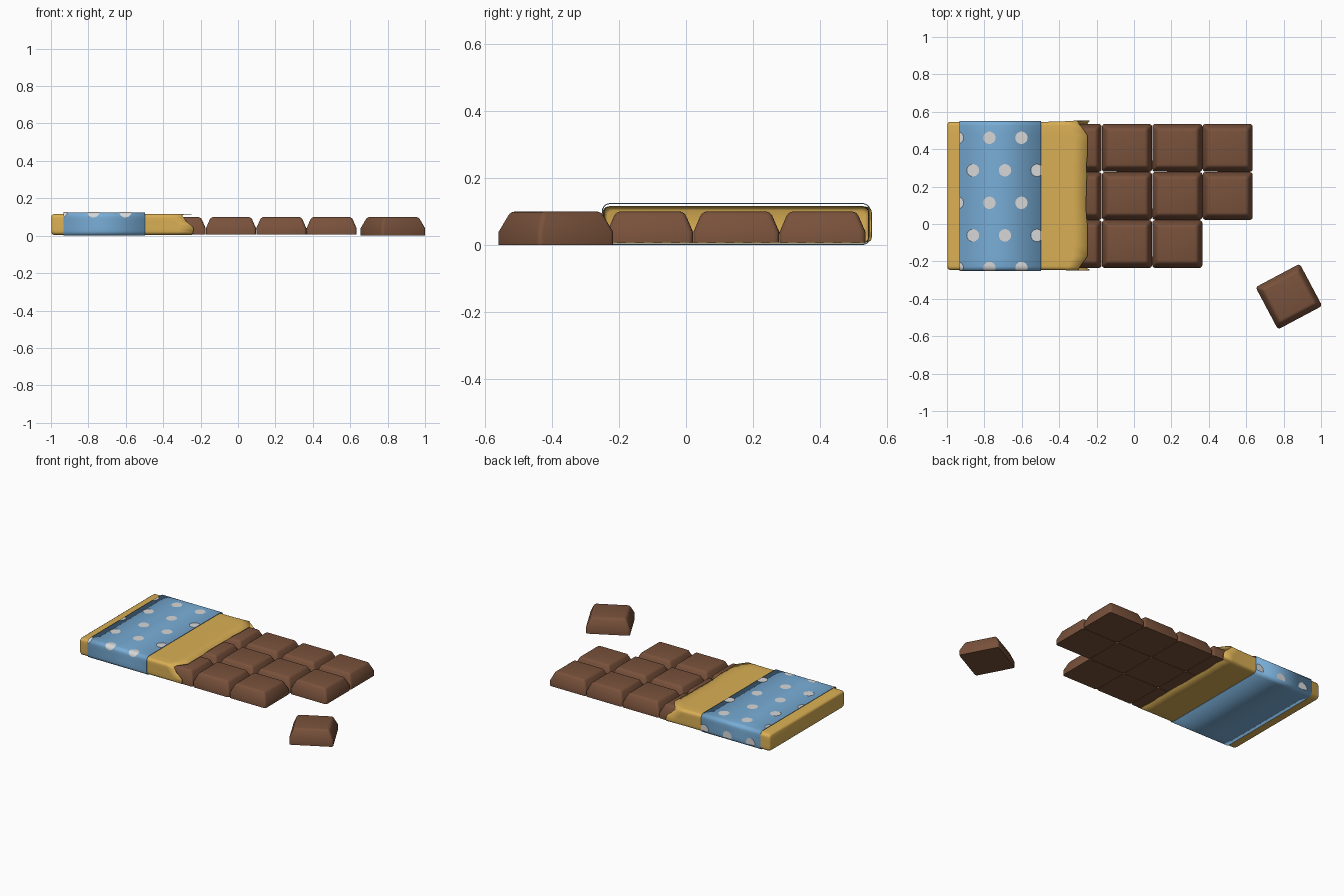
import bpy, bmesh, math, random
from mathutils import Matrix, Vector

if "Cube" in bpy.data.objects:
    bpy.data.objects.remove(bpy.data.objects["Cube"])

random.seed(4)
CY = 0.15            # centre line of the bar in y
PX, PY = 0.269, 0.257  # square pitch


def material(name, rgb):
    m = bpy.data.materials.new(name)
    m.diffuse_color = (*rgb, 1)
    m.use_nodes = True
    m.node_tree.nodes["Principled BSDF"].inputs["Base Color"].default_value = m.diffuse_color
    return m


CHOC = material("milk chocolate", (0.19, 0.083, 0.044))
GOLD = material("gold foil", (0.70, 0.43, 0.09))
BLUE = material("blue paper", (0.19, 0.42, 0.68))
WHITE = material("pale dots", (0.68, 0.68, 0.68))


def finish(bm, name, mat, thickness=0, angle=40):
    me = bpy.data.meshes.new(name)
    bm.to_mesh(me)
    bm.free()
    ob = bpy.data.objects.new(name, me)
    bpy.context.collection.objects.link(ob)
    me.materials.append(mat)
    if thickness:
        s = ob.modifiers.new("thickness", 'SOLIDIFY')
        s.thickness, s.offset = thickness, -1
    bpy.ops.object.select_all(action='DESELECT')
    bpy.context.view_layer.objects.active = ob
    ob.select_set(True)
    bpy.ops.object.shade_smooth_by_angle(angle=math.radians(angle))
    return ob


def add_square(bm, cx, cy, z0, rot=0):
    """One chocolate square: straight base, sloping sides, rounded edges."""
    t = bmesh.new()
    rings = []
    for z, inset in ((z0, 0), (0.04, 0), (0.1, 0.026)):
        hx, hy = PX / 2 - 0.001 - inset, PY / 2 - 0.001 - inset
        rings.append([t.verts.new((x * hx, y * hy, z))
                      for x, y in ((-1, -1), (1, -1), (1, 1), (-1, 1))])
    t.faces.new(rings[0][::-1])
    t.faces.new(rings[2])
    for a, b in zip(rings, rings[1:]):
        for i in range(4):
            j = (i + 1) % 4
            t.faces.new((a[i], a[j], b[j], b[i]))
    edges = [e for e in t.edges if max(v.co.z for v in e.verts) > 0.03
             and not all(abs(v.co.z - 0.04) < 1e-4 for v in e.verts)]
    bmesh.ops.bevel(t, geom=edges, offset=0.014, segments=3, profile=0.5,
                    affect='EDGES', clamp_overlap=True)
    t.transform(Matrix.Translation((cx, cy, 0)) @ Matrix.Rotation(rot, 4, 'Z'))
    me = bpy.data.meshes.new("tmp")
    t.to_mesh(me)
    t.free()
    bm.from_mesh(me)
    bpy.data.meshes.remove(me)


def section(hw, z0, z1, r):
    """Rounded rectangle in (y, z), with extra points along the flats."""
    pts = []
    corners = ((hw - r, z1 - r, 0), (-hw + r, z1 - r, 90),
               (-hw + r, z0 + r, 180), (hw - r, z0 + r, 270))
    for k, (cy, cz, a0) in enumerate(corners):
        arc = [(cy + r * math.cos(math.radians(a0 + a)),
                cz + r * math.sin(math.radians(a0 + a))) for a in range(0, 91, 18)]
        pts += arc
        ny, nz, na = corners[(k + 1) % 4]
        end = Vector((ny + r * math.cos(math.radians(na)), nz + r * math.sin(math.radians(na))))
        n = 14 if k % 2 == 0 else 4
        pts += [tuple(Vector(arc[-1]).lerp(end, i / n)) for i in range(1, n)]
    return pts


def tube(rings, cap=False):
    bm = bmesh.new()
    vs = [[bm.verts.new(p) for p in ring] for ring in rings]
    n = len(vs[0])
    for a, b in zip(vs, vs[1:]):
        for i in range(n):
            j = (i + 1) % n
            bm.faces.new((a[i], a[j], b[j], b[i]))
    if cap:
        bm.faces.new(vs[0])
    bmesh.ops.recalc_face_normals(bm, faces=bm.faces[:])
    return bm


# chocolate bar: 6 x 3 squares, one corner broken off
bm = bmesh.new()
for c in range(6):
    for r in range(3):
        if (c, r) != (5, 0):
            add_square(bm, -0.979 + PX * (c + 0.5), CY + PY * (r - 1), 0.007)
finish(bm, "chocolate_bar", CHOC)

# broken-off square
bm = bmesh.new()
add_square(bm, 0.828, -0.388, 0, math.radians(28))
finish(bm, "loose_square", CHOC)

# gold foil: closed at the left, torn open at the right
sec = section(0.396, 0.004, 0.116, 0.02)


def torn_edge(y, z):
    u = abs(y) / 0.396
    if z > 0.108:
        x = -0.252 - 0.05 * max(0, (u - 0.86) / 0.14)
    elif z > 0.012:
        x = -0.238 - 0.065 * max(0, (z - 0.04) / 0.068)
    else:
        x = -0.25
    return x + random.uniform(-0.005, 0.005)


ends = [torn_edge(y, z) for y, z in sec]
rings = []
for x, inset in ((-0.998, 0.012), (-0.994, 0.005), (-0.984, 0)):
    rings.append([(x, CY + y * (1 - inset / 0.396), 0.06 + (z - 0.06) * (1 - inset / 0.056))
                  for y, z in sec])
for f in (0, 0.4, 0.7, 1):
    ring = []
    for (y, z), e in zip(sec, ends):
        side = abs(y) > 0.385 and z > 0.012
        flare = f * f * ((0.008 if y > 0 else -0.003) if side else 0)
        ring.append((-0.5 + (e + 0.5) * f, CY + y + flare, z))
    rings.append(ring)
finish(tube(rings, cap=True), "gold_foil", GOLD, 0.003)

# blue paper sleeve
X0, X1, HW, TOP, R = -0.933, -0.497, 0.401, 0.125, 0.025
sec = section(HW, 0, TOP, R)
finish(tube([[(x, CY + y, z) for y, z in sec] for x in (X0, X1)]),
       "paper_sleeve", BLUE, 0.003)


# dots wrapped over the sleeve, cut off at its edges
def wrap(s):
    a, sg, off = abs(s), (1 if s >= 0 else -1), 0.0012
    flat, arc = HW - R, R * math.pi / 2
    if a < flat:
        return CY + s, TOP + off
    if a < flat + arc:
        t = (a - flat) / R
        return CY + sg * (flat + (R + off) * math.sin(t)), TOP - R + (R + off) * math.cos(t)
    return CY + sg * (HW + off), max(0.02, TOP - R - (a - flat - arc))


bm = bmesh.new()
RAD = 0.033
for row in range(6):
    s0 = 0.485 - 0.174 * row
    first = -0.861 if row % 2 == 0 else -0.944
    for k in range(4):
        cx, prev = first + 0.171 * k, None
        if cx - RAD > X1:
            continue
        for i in range(13):
            a = math.pi * i / 12
            w = RAD * max(math.sin(a), 0.15)
            y, z = wrap(s0 + RAD * math.cos(a))
            cur = [bm.verts.new((min(max(x, X0), X1), y, z)) for x in (cx - w, cx + w)]
            if prev:
                bm.faces.new((prev[0], cur[0], cur[1], prev[1]))
            prev = cur
bmesh.ops.dissolve_degenerate(bm, dist=1e-5, edges=bm.edges[:])
finish(bm, "sleeve_dots", WHITE)
